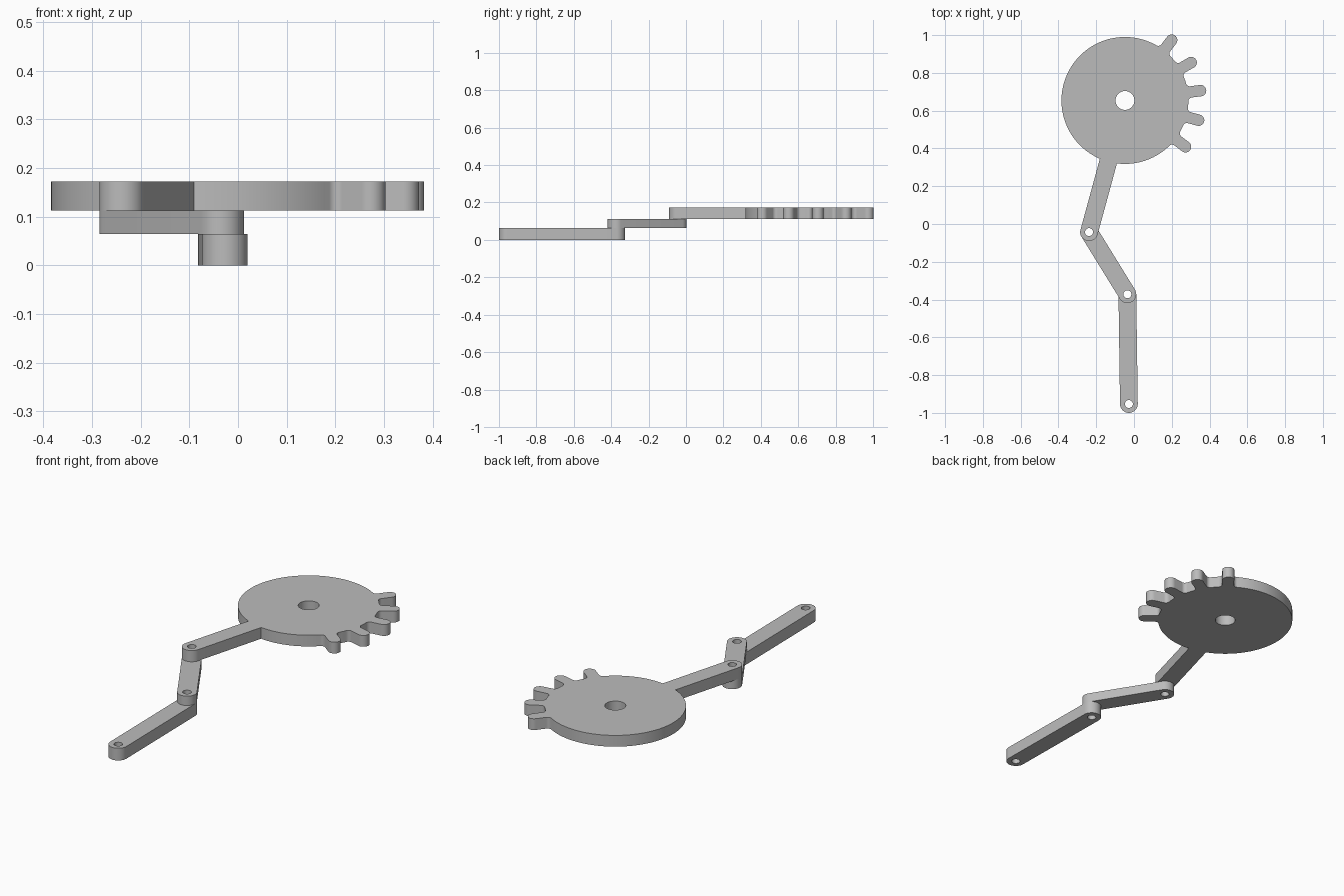
import bpy, bmesh
from math import sin, cos, asin, atan2, pi, radians, hypot
from mathutils import Vector

cube = bpy.data.objects.get("Cube")
if cube:
    bpy.data.objects.remove(cube, do_unlink=True)

GREY = (0.5, 0.5, 0.5, 1)
grey = bpy.data.materials.new("plain grey")
grey.use_nodes = True
grey.diffuse_color = GREY
grey.node_tree.nodes["Principled BSDF"].inputs["Base Color"].default_value = GREY

# Layout: pivot points, radii
HUB = Vector((-0.048, 0.654))
ELBOW = Vector((-0.238, -0.043))
KNEE = Vector((-0.035, -0.372))
FOOT = Vector((-0.027, -0.953))
BAR, PIN, DISC, BORE = 0.047, 0.021, 0.336, 0.05


def arc(c, r, a0, a1, n):
    """n + 1 points on an arc around c."""
    return [Vector((c[0] + r * cos(a0 + (a1 - a0) * i / n),
                    c[1] + r * sin(a0 + (a1 - a0) * i / n))) for i in range(n + 1)]


def hole(c, r, n=48):
    return arc(c, r, 0, 2 * pi, n)[:-1]


def plate(name, loops, z0, z1):
    """Flat plate from an outline and its holes."""
    curve = bpy.data.curves.new(name, 'CURVE')
    curve.dimensions = '2D'
    curve.fill_mode = 'BOTH'
    curve.extrude = (z1 - z0) / 2
    for pts in loops:
        s = curve.splines.new('POLY')
        s.points.add(len(pts) - 1)
        for p, q in zip(s.points, pts):
            p.co = (q[0], q[1], 0, 1)
        s.use_cyclic_u = True
    tmp = bpy.data.objects.new(name + "_outline", curve)
    bpy.context.collection.objects.link(tmp)
    graph = bpy.context.evaluated_depsgraph_get()
    mesh = bpy.data.meshes.new_from_object(tmp.evaluated_get(graph))
    bpy.data.objects.remove(tmp, do_unlink=True)

    bm = bmesh.new()
    bm.from_mesh(mesh)
    bmesh.ops.remove_doubles(bm, verts=bm.verts, dist=0.0001)
    bmesh.ops.translate(bm, verts=bm.verts, vec=(0, 0, (z0 + z1) / 2))
    bmesh.ops.recalc_face_normals(bm, faces=bm.faces)
    bm.to_mesh(mesh)
    bm.free()
    mesh.name = name
    mesh.materials.clear()
    mesh.materials.append(grey)

    ob = bpy.data.objects.new(name, mesh)
    bpy.context.collection.objects.link(ob)
    bpy.ops.object.select_all(action='DESELECT')
    ob.select_set(True)
    bpy.context.view_layer.objects.active = ob
    bpy.ops.object.shade_smooth_by_angle(angle=radians(30))
    return ob


def link(name, a, b, z0, z1):
    """Round-ended bar with a pin hole at each end."""
    d = b - a
    t = atan2(d.y, d.x)
    outline = arc(b, BAR, t - pi / 2, t + pi / 2, 24) + arc(a, BAR, t + pi / 2, t + 1.5 * pi, 24)
    plate(name, [outline, hole(a, PIN), hole(b, PIN)], z0, z1)


def tooth(angle, half=0.03, fillet=0.02, tip=0.404):
    """One rounded tooth with filleted roots, turned about the hub."""
    v = half + fillet
    u = ((DISC + fillet) ** 2 - v ** 2) ** 0.5
    root = arc((u, -v), fillet, pi - atan2(v, u), pi / 2, 8)
    cap = arc((tip, 0), half, -pi / 2, pi / 2, 16)
    other = [Vector((p.x, -p.y)) for p in reversed(root)]
    c, s = cos(angle), sin(angle)
    pts = [HUB + Vector((p.x * c - p.y * s, p.x * s + p.y * c)) for p in root + cap + other]
    return pts, asin(v / hypot(u, v))


def rim(a0, a1):
    """Disc edge between two angles."""
    return arc(HUB, DISC, a0, a1, max(3, int((a1 - a0) / 0.04)))


# Disc with five teeth on one side and an arm, as a single plate
d = ELBOW - HUB
arm = atan2(d.y, d.x)
spread = asin(BAR / DISC)
at = arm + spread
outline = []
for i in range(5):
    angle = radians(7.4 + 22.4 * (i - 2))
    pts, width = tooth(angle)
    outline += rim(at, angle - width)[:-1] + pts
    at = angle + width
outline += rim(at, arm - spread + 2 * pi)[1:]
outline += arc(ELBOW, BAR, arm - pi / 2, arm + pi / 2, 24)
plate("toothed_disc_with_arm", [outline, hole(HUB, BORE), hole(ELBOW, PIN)], 0.113, 0.172)

# Lower links
link("middle_link", ELBOW, KNEE, 0.064, 0.113)
link("front_link", KNEE, FOOT, 0, 0.064)
